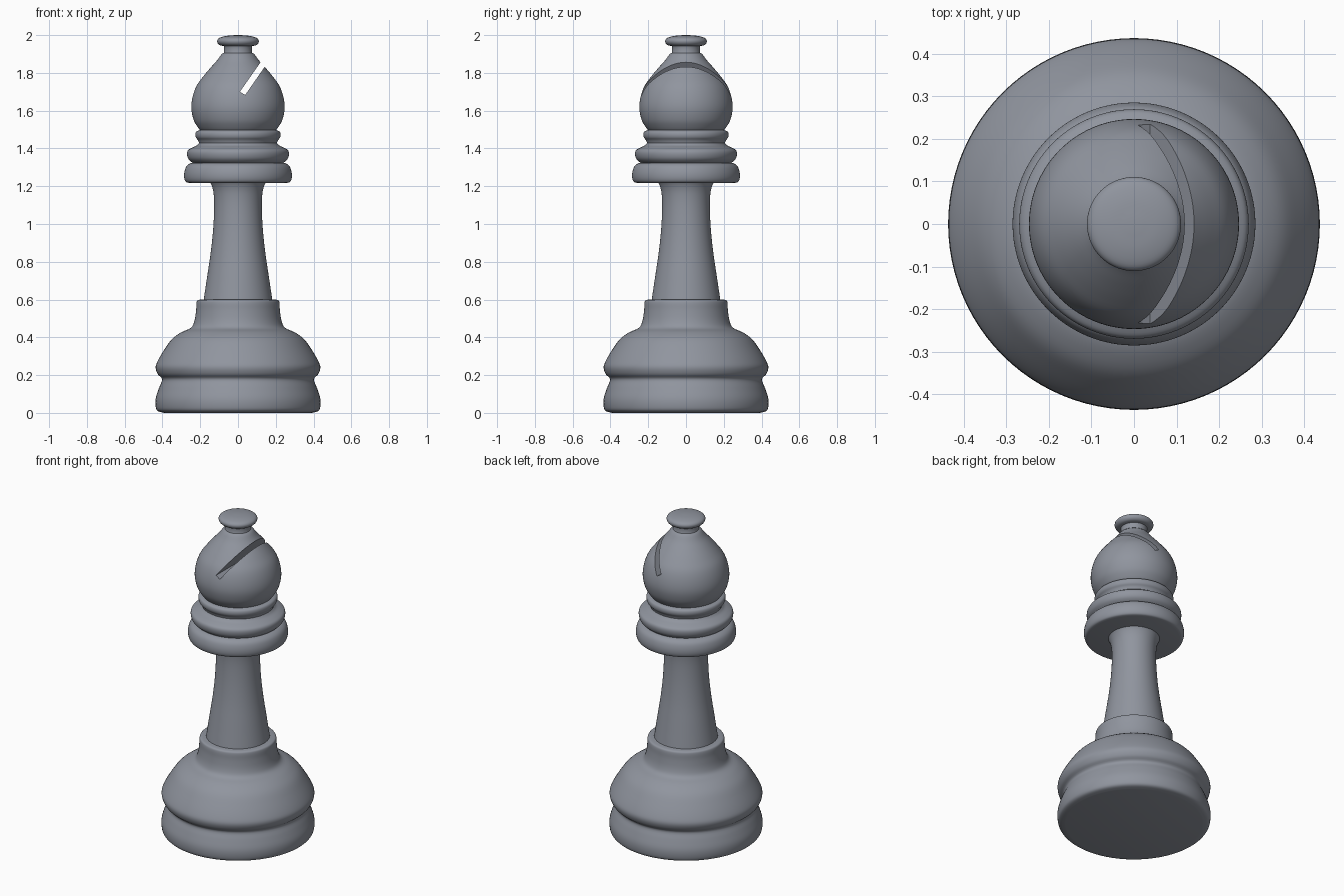
import bpy, bmesh, math
from mathutils import Vector

cube = bpy.data.objects.get("Cube")
if cube:
    bpy.data.objects.remove(cube, do_unlink=True)

grey = bpy.data.materials.new("slate_grey")
grey.use_nodes = True
colour = (0.28, 0.30, 0.345, 1)
grey.diffuse_color = colour
grey.node_tree.nodes["Principled BSDF"].inputs["Base Color"].default_value = colour

SIDES = 96
STEPS = 4


def smooth_profile(points):
    """Round a list of (radius, height) points with a Catmull-Rom curve."""
    p = [Vector(q) for q in points]
    p = [p[0] * 2 - p[1]] + p + [p[-1] * 2 - p[-2]]
    out = []
    for a, b, c, d in zip(p, p[1:], p[2:], p[3:]):
        for i in range(STEPS):
            t = i / STEPS
            out.append(0.5 * (2 * b + (c - a) * t + (2 * a - 5 * b + 4 * c - d) * t**2
                              + (3 * b - a - 3 * c + d) * t**3))
    return out + [p[-2]]


def make_object(name, bm):
    bmesh.ops.recalc_face_normals(bm, faces=bm.faces)
    mesh = bpy.data.meshes.new(name)
    bm.to_mesh(mesh)
    bm.free()
    mesh.materials.append(grey)
    obj = bpy.data.objects.new(name, mesh)
    bpy.context.collection.objects.link(obj)
    return obj


def select(obj):
    bpy.ops.object.select_all(action='DESELECT')
    obj.select_set(True)
    bpy.context.view_layer.objects.active = obj


def turn(name, points):
    """Lathe a rounded profile into a closed solid."""
    bm = bmesh.new()
    rings = []
    for r, z in smooth_profile(points):
        angles = [math.tau * i / SIDES for i in range(SIDES)]
        rings.append([bm.verts.new((r * math.cos(a), r * math.sin(a), z)) for a in angles])
    for low, high in zip(rings, rings[1:]):
        for i in range(SIDES):
            j = (i + 1) % SIDES
            bm.faces.new((low[i], low[j], high[j], high[i]))
    bm.faces.new(rings[0])
    bm.faces.new(rings[-1])
    return make_object(name, bm)


# Turned parts, from the foot upward
parts = [
    turn("base", [(.39, 0), (.425, .01), (.436, .035), (.435, .08), (.417, .135),
                  (.402, .178), (.425, .205), (.436, .24), (.425, .275), (.39, .335),
                  (.35, .39), (.30, .427), (.25, .45), (.231, .485), (.222, .54),
                  (.22, .58), (.215, .595), (.20, .60)]),
    turn("stem", [(.184, .58), (.18, .61), (.162, .73), (.143, .86), (.131, .98),
                  (.126, 1.09), (.129, 1.16), (.138, 1.20), (.15, 1.225)]),
    turn("lower_collar", [(.26, 1.218), (.277, 1.224), (.285, 1.245), (.284, 1.275),
                          (.273, 1.305), (.25, 1.322), (.22, 1.325)]),
    turn("upper_collar", [(.22, 1.315), (.243, 1.326), (.263, 1.345), (.27, 1.37),
                          (.265, 1.39), (.245, 1.403), (.22, 1.415), (.205, 1.43)]),
    turn("neck_ring", [(.203, 1.42), (.212, 1.443), (.223, 1.458), (.226, 1.475),
                       (.22, 1.49), (.20, 1.498)]),
    turn("finial_neck", [(.078, 1.895), (.074, 1.915), (.074, 1.935), (.08, 1.955)]),
    turn("finial", [(.075, 1.942), (.097, 1.947), (.109, 1.96), (.109, 1.975),
                    (.095, 1.987), (.06, 1.996), (.015, 2.0)]),
]
head = turn("head", [(.195, 1.49), (.215, 1.515), (.235, 1.552), (.247, 1.61),
                     (.241, 1.67), (.22, 1.73), (.185, 1.78), (.145, 1.828),
                     (.112, 1.865), (.09, 1.895), (.078, 1.906)])
parts.append(head)

# Slanted slot sawn through the head from front to back
bm = bmesh.new()
outline = [(.01, 1.70), (.038, 1.683), (.247, 1.985), (.22, 2.0)]
face = bm.faces.new([bm.verts.new((x, -.5, z)) for x, z in outline])
side = bmesh.ops.extrude_face_region(bm, geom=[face])["geom"]
bmesh.ops.translate(bm, vec=(0, 1, 0),
                    verts=[v for v in side if isinstance(v, bmesh.types.BMVert)])
cutter = make_object("slot_cutter", bm)
cutter.hide_render = True
slot = head.modifiers.new("slot", 'BOOLEAN')
slot.operation = 'DIFFERENCE'
slot.solver = 'EXACT'
slot.object = cutter
select(head)
bpy.ops.object.modifier_apply(modifier=slot.name)
bpy.data.objects.remove(cutter, do_unlink=True)

# Smooth shading with crisp rims
for part in parts:
    select(part)
    bpy.ops.object.shade_smooth_by_angle(angle=math.radians(40))
